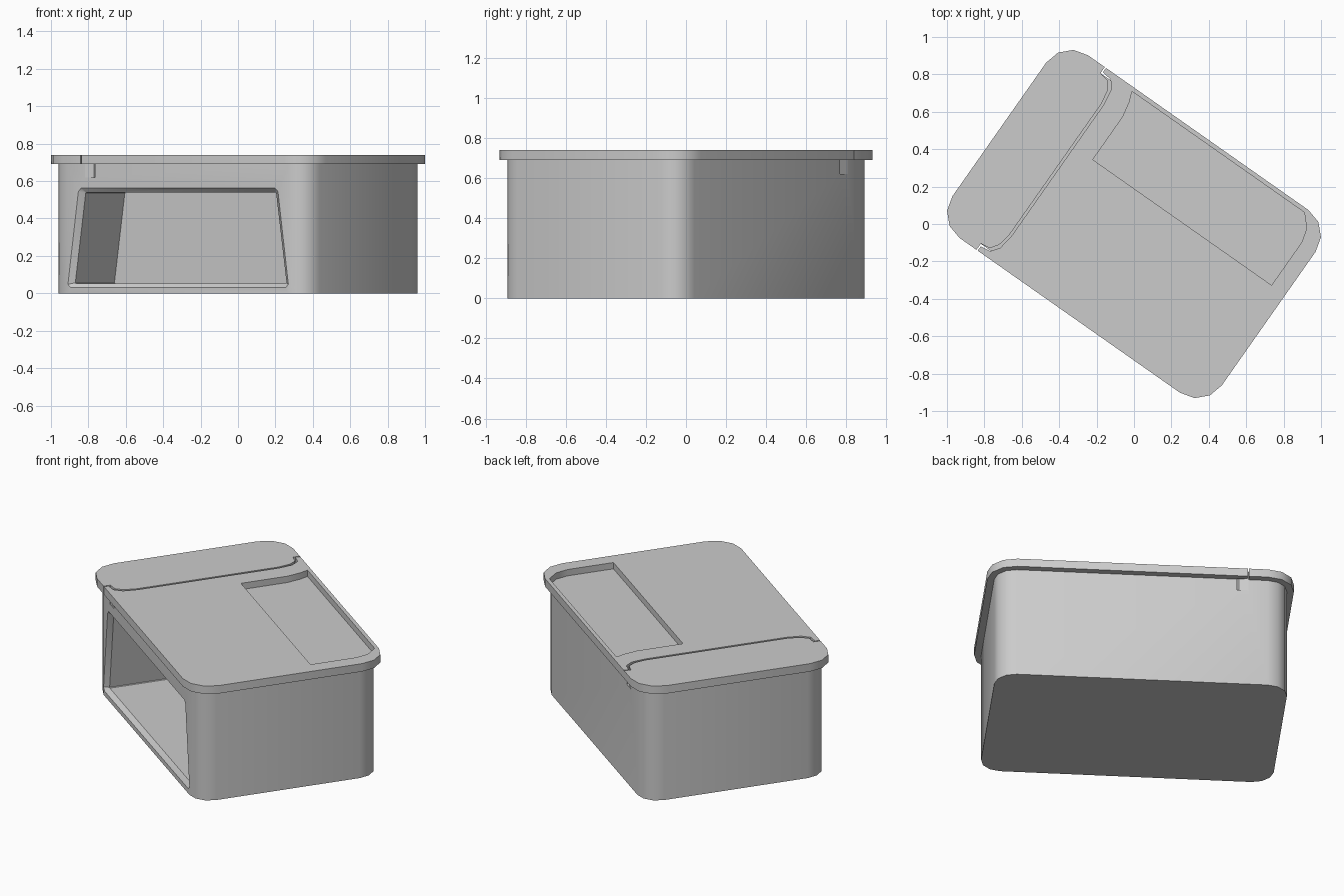
import bpy, bmesh
from math import radians, cos, sin, pi
from mathutils import Matrix, Vector

if "Cube" in bpy.data.objects:
    bpy.data.objects.remove(bpy.data.objects["Cube"])

TURN = Matrix.Rotation(radians(-35.07), 4, 'Z')   # whole model is turned about z


def loft(name, loops):
    """Closed solid through a list of equally long point loops."""
    bm = bmesh.new()
    rings = [[bm.verts.new(TURN @ Vector(p)) for p in loop] for loop in loops]
    n = len(rings[0])
    for a, b in zip(rings, rings[1:]):
        for i in range(n):
            j = (i + 1) % n
            bm.faces.new((a[i], a[j], b[j], b[i]))
    bm.faces.new(rings[0])
    bm.faces.new(rings[-1])
    bmesh.ops.recalc_face_normals(bm, faces=bm.faces)
    me = bpy.data.meshes.new(name)
    bm.to_mesh(me)
    bm.free()
    ob = bpy.data.objects.new(name, me)
    bpy.context.collection.objects.link(ob)
    return ob


def prism(name, pts, z0, z1):
    return loft(name, [[(x, y, z) for x, y in pts] for z in (z0, z1)])


def rounded_rect(hx, hy, r, seg=3):
    pts = []
    for k, (sx, sy) in enumerate(((1, 1), (-1, 1), (-1, -1), (1, -1))):
        for i in range(seg + 1):
            a = pi / 2 * (k + i / seg)
            pts.append((sx * (hx - r) + r * cos(a), sy * (hy - r) + r * sin(a)))
    return pts


def cut(target, cutter):
    m = target.modifiers.new("cut", 'BOOLEAN')
    m.operation, m.solver, m.object = 'DIFFERENCE', 'EXACT', cutter
    bpy.context.view_layer.objects.active = target
    bpy.ops.object.modifier_apply(modifier=m.name)


def opening(v, top, bottom, z0, z1, c):
    """Trapezoid loop with small clipped corners in the plane y = v."""
    right = [(bottom - c, z0), (bottom, z0 + c), (top, z1 - c), (top - c, z1)]
    both = right + [(-x, z) for x, z in reversed(right)]
    return [(x, v, z) for x, z in both]


# Main parts
body = prism("bin_body", rounded_rect(0.84, 0.557, 0.12), 0, 0.69)
lid = prism("bin_lid", rounded_rect(0.88, 0.597, 0.16), 0.69, 0.74)

# Side opening with chamfered frame
outer = (0.652, 0.72, 0.03, 0.562, 0.018)
inner = (0.622, 0.69, 0.052, 0.54, 0.004)
pocket = loft("opening_cutter", [opening(-0.62, *outer), opening(-0.557, *outer),
                                 opening(-0.531, *inner), opening(-0.167, *inner)])
cut(body, pocket)

# Shallow tray in the lid
tray = prism("tray_cutter", [(-0.378, 0.155), (0.79, 0.155), (0.79, 0.435), (0.77, 0.51),
                             (0.71, 0.574), (-0.416, 0.574), (-0.395, 0.52), (-0.378, 0.435)],
             0.70, 0.80)
cut(lid, tray)

# Seam between the fixed rear strip and the lid flap
left = [(-0.512, 0.43), (-0.526, 0.505), (-0.556, 0.548), (-0.610, 0.556), (-0.610, 0.64)]
right = [(-0.499, 0.43), (-0.512, 0.515), (-0.546, 0.561), (-0.602, 0.568), (-0.602, 0.64)]
def mirrored(pts):
    return list(reversed(pts)) + [(x, -y) for x, y in pts]
seam = prism("seam_cutter", mirrored(left) + list(reversed(mirrored(right))), 0.62, 0.80)
for part in (body, lid):
    cut(part, seam)

for c in (pocket, tray, seam):
    bpy.data.objects.remove(c)

# Smooth body and lid edges, keep hard edges
for part in (body, lid):
    bpy.ops.object.select_all(action='DESELECT')
    part.select_set(True)
    bpy.context.view_layer.objects.active = part
    bpy.ops.object.shade_smooth_by_angle(angle=radians(35))
